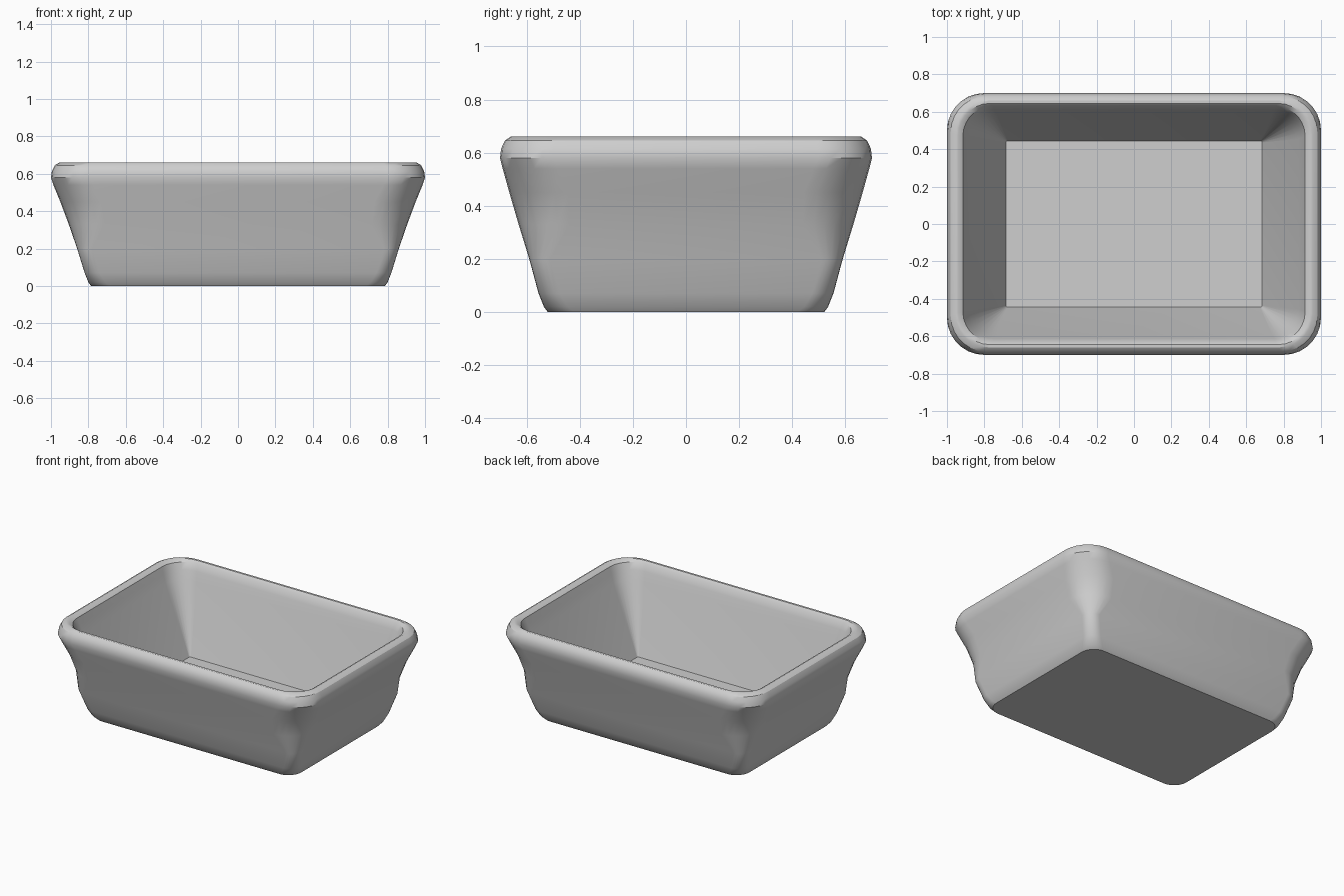
import bpy, bmesh, math

cube = bpy.data.objects.get("Cube")
if cube:
    bpy.data.objects.remove(cube, do_unlink=True)

# Plain grey material
grey = bpy.data.materials.new("light_grey")
grey.use_nodes = True
colour = (0.62, 0.62, 0.62, 1)
grey.diffuse_color = colour
grey.node_tree.nodes["Principled BSDF"].inputs["Base Color"].default_value = colour

CORNER_STEPS = 7


def rounded_ring(bm, z, half_x, half_y, radius):
    """One rounded rectangle of vertices at height z."""
    ring = []
    for corner, (sx, sy) in enumerate([(1, 1), (-1, 1), (-1, -1), (1, -1)]):
        for step in range(CORNER_STEPS + 1):
            angle = math.pi / 2 * (corner + step / CORNER_STEPS)
            x = sx * (half_x - radius) + radius * math.cos(angle)
            y = sy * (half_y - radius) + radius * math.sin(angle)
            ring.append(bm.verts.new((x, y, z)))
    return ring


def loft(name, sections):
    """Skin the sections in order and close both ends."""
    bm = bmesh.new()
    rings = [rounded_ring(bm, *section) for section in sections]
    for low, high in zip(rings, rings[1:]):
        for i in range(len(low)):
            j = (i + 1) % len(low)
            bm.faces.new((low[i], low[j], high[j], high[i]))
    bm.faces.new(rings[0][::-1])
    bm.faces.new(rings[-1])
    bmesh.ops.recalc_face_normals(bm, faces=bm.faces)
    mesh = bpy.data.meshes.new(name)
    bm.to_mesh(mesh)
    bm.free()
    mesh.materials.append(grey)
    obj = bpy.data.objects.new(name, mesh)
    bpy.context.collection.objects.link(obj)
    return obj


# Sections: height, half width, half depth, corner radius
outer_wall = [
    (0, 0.785, 0.52, 0.10),
    (0.02, 0.80, 0.535, 0.09),
    (0.07, 0.82, 0.555, 0.08),
    (0.20, 0.86, 0.59, 0.08),
    (0.33, 0.905, 0.63, 0.19),
    (0.45, 0.95, 0.665, 0.22),
    (0.54, 0.987, 0.69, 0.21),
]
rim = [
    (0.58, 1.0, 0.70, 0.20),
    (0.615, 0.995, 0.696, 0.20),
    (0.645, 0.98, 0.682, 0.19),
    (0.66, 0.955, 0.66, 0.18),
    (0.66, 0.94, 0.645, 0.17),
    (0.645, 0.915, 0.63, 0.16),
    (0.60, 0.90, 0.612, 0.15),
]
inner_wall = [
    (0.54, 0.88, 0.595, 0.14),
    (0.085, 0.685, 0.445, 0.01),
]

tub = loft("tub", outer_wall + rim + inner_wall)
bpy.ops.object.select_all(action="DESELECT")
tub.select_set(True)
bpy.context.view_layer.objects.active = tub
bpy.ops.object.shade_smooth_by_angle(angle=math.radians(32))
